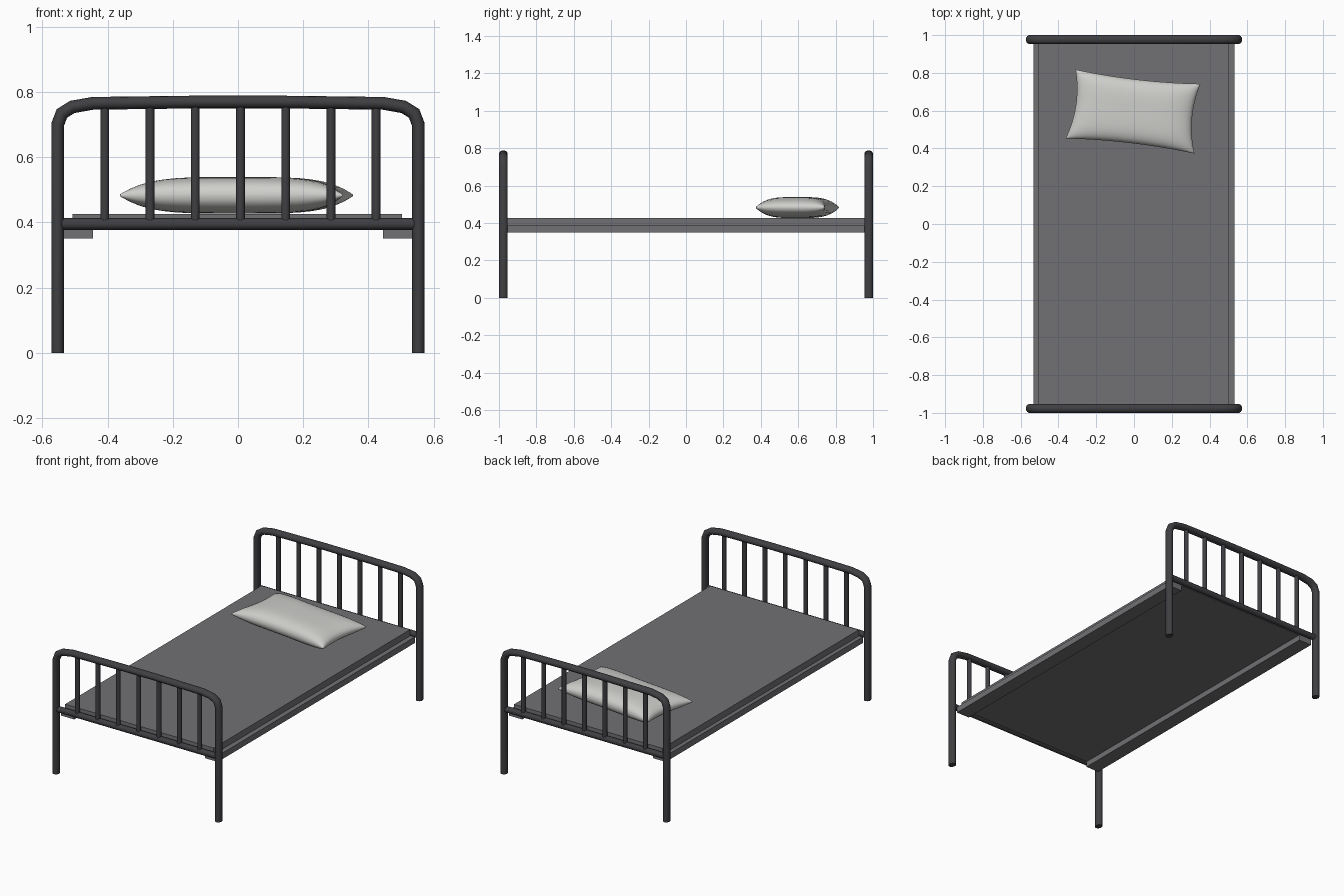
import bpy, bmesh, math
from mathutils import Vector

if "Cube" in bpy.data.objects:
    bpy.data.objects.remove(bpy.data.objects["Cube"])


def material(name, rgb):
    m = bpy.data.materials.new(name)
    m.diffuse_color = (*rgb, 1)
    m.use_nodes = True
    m.node_tree.nodes["Principled BSDF"].inputs["Base Color"].default_value = m.diffuse_color
    return m


METAL = material("dark metal", (0.050, 0.050, 0.056))
GREY = material("grey fabric", (0.165, 0.160, 0.172))
WHITE = material("off white", (0.62, 0.62, 0.60))


def finish(ob, mat, smooth=True):
    ob.data.materials.append(mat)
    bpy.ops.object.select_all(action='DESELECT')
    ob.select_set(True)
    bpy.context.view_layer.objects.active = ob
    if smooth:
        bpy.ops.object.shade_smooth_by_angle(angle=math.radians(40))
    return ob


def tube(name, a, b, r, sides=12):
    a, b = Vector(a), Vector(b)
    bpy.ops.mesh.primitive_cylinder_add(vertices=sides, radius=r, depth=(b - a).length, location=(a + b) / 2)
    ob = bpy.context.object
    ob.name = name
    ob.rotation_euler = (b - a).to_track_quat('Z', 'Y').to_euler()
    return finish(ob, METAL)


def box(name, lo, hi, mat):
    lo, hi = Vector(lo), Vector(hi)
    bpy.ops.mesh.primitive_cube_add(size=1, location=(lo + hi) / 2)
    ob = bpy.context.object
    ob.name = name
    ob.scale = hi - lo
    return finish(ob, mat, False)


def bent_frame(name, y):
    # bent tube: both legs and the gently arched top rail
    half = [(0.553, 0), (0.553, 0.70), (0.540, 0.734), (0.508, 0.754), (0.445, 0.765), (0.13, 0.769)]
    pts = [(-x, z) for x, z in half] + [(x, z) for x, z in reversed(half)]
    rx, ry, n = 0.0195, 0.0235, 14
    bm = bmesh.new()
    rings = []
    for i, p in enumerate(pts):
        p = Vector(p)
        d0 = (p - Vector(pts[i - 1])).normalized() if i else Vector((0, 1))
        d1 = (Vector(pts[i + 1]) - p).normalized() if i < len(pts) - 1 else Vector((0, -1))
        t = (d0 + d1).normalized()
        side = Vector((-t.y, t.x)) / max(0.5, t.dot(d0))
        ring = []
        for k in range(n):
            a = 2 * math.pi * k / n
            q = p + side * (rx * math.cos(a))
            ring.append(bm.verts.new((q.x, y + ry * math.sin(a), q.y)))
        rings.append(ring)
    for r0, r1 in zip(rings, rings[1:]):
        for k in range(n):
            bm.faces.new((r0[k], r0[(k + 1) % n], r1[(k + 1) % n], r1[k]))
    bm.faces.new(rings[0])
    bm.faces.new(rings[-1])
    bmesh.ops.recalc_face_normals(bm, faces=bm.faces)
    me = bpy.data.meshes.new(name)
    bm.to_mesh(me)
    ob = bpy.data.objects.new(name, me)
    bpy.context.collection.objects.link(ob)
    finish(ob, METAL)


# headboard and footboard
for label, y in (("footboard", -0.9765), ("headboard", 0.9765)):
    bent_frame(label + "_frame", y)
    tube(label + "_lower_rail", (-0.55, y, 0.395), (0.55, y, 0.395), 0.018)
    for i in range(7):
        x = 0.0075 + (i - 3) * 0.1387
        tube(f"{label}_bar_{i + 1}", (x, y, 0.40), (x, y, 0.765), 0.0135)

# side rails and mattress
for label, s in (("left", -1), ("right", 1)):
    xs = sorted((s * 0.445, s * 0.533))
    box(label + "_side_rail", (xs[0], -0.958, 0.350), (xs[1], 0.958, 0.387), GREY)
box("mattress", (-0.508, -0.955, 0.384), (0.503, 0.955, 0.426), GREY)

# pillow: pinched corners, puffed top and bottom
bm = bmesh.new()
N = 20
c00, c10, c11, c01 = [Vector(c) for c in ((-0.362, 0.453), (0.32, 0.373), (0.352, 0.742), (-0.31, 0.818))]
shells = []
for s in (1, -1):
    grid = []
    for i in range(N + 1):
        row = []
        for j in range(N + 1):
            u = math.sin(math.pi / 2 * (2 * i / N - 1))
            v = math.sin(math.pi / 2 * (2 * j / N - 1))
            uu = u * (1 - 0.085 * (1 - v * v))
            vv = v * (1 - 0.085 * (1 - u * u))
            a, b = (uu + 1) / 2, (vv + 1) / 2
            p = (c00 * (1 - a) + c10 * a) * (1 - b) + (c01 * (1 - a) + c11 * a) * b
            h = max(0, (1 - u ** 4) * (1 - v ** 4)) ** 0.5
            row.append(bm.verts.new((p.x, p.y, 0.483 + s * (0.003 + 0.053 * h))))
        grid.append(row)
    shells.append(grid)
    for i in range(N):
        for j in range(N):
            bm.faces.new((grid[i][j], grid[i + 1][j], grid[i + 1][j + 1], grid[i][j + 1]))
rim = [(i, 0) for i in range(N)] + [(N, j) for j in range(N)] + \
      [(i, N) for i in range(N, 0, -1)] + [(0, j) for j in range(N, 0, -1)]
for (i, j), (k, l) in zip(rim, rim[1:] + rim[:1]):
    bm.faces.new((shells[0][i][j], shells[0][k][l], shells[1][k][l], shells[1][i][j]))
bmesh.ops.recalc_face_normals(bm, faces=bm.faces)
me = bpy.data.meshes.new("pillow")
bm.to_mesh(me)
pillow = bpy.data.objects.new("pillow", me)
bpy.context.collection.objects.link(pillow)
finish(pillow, WHITE)
